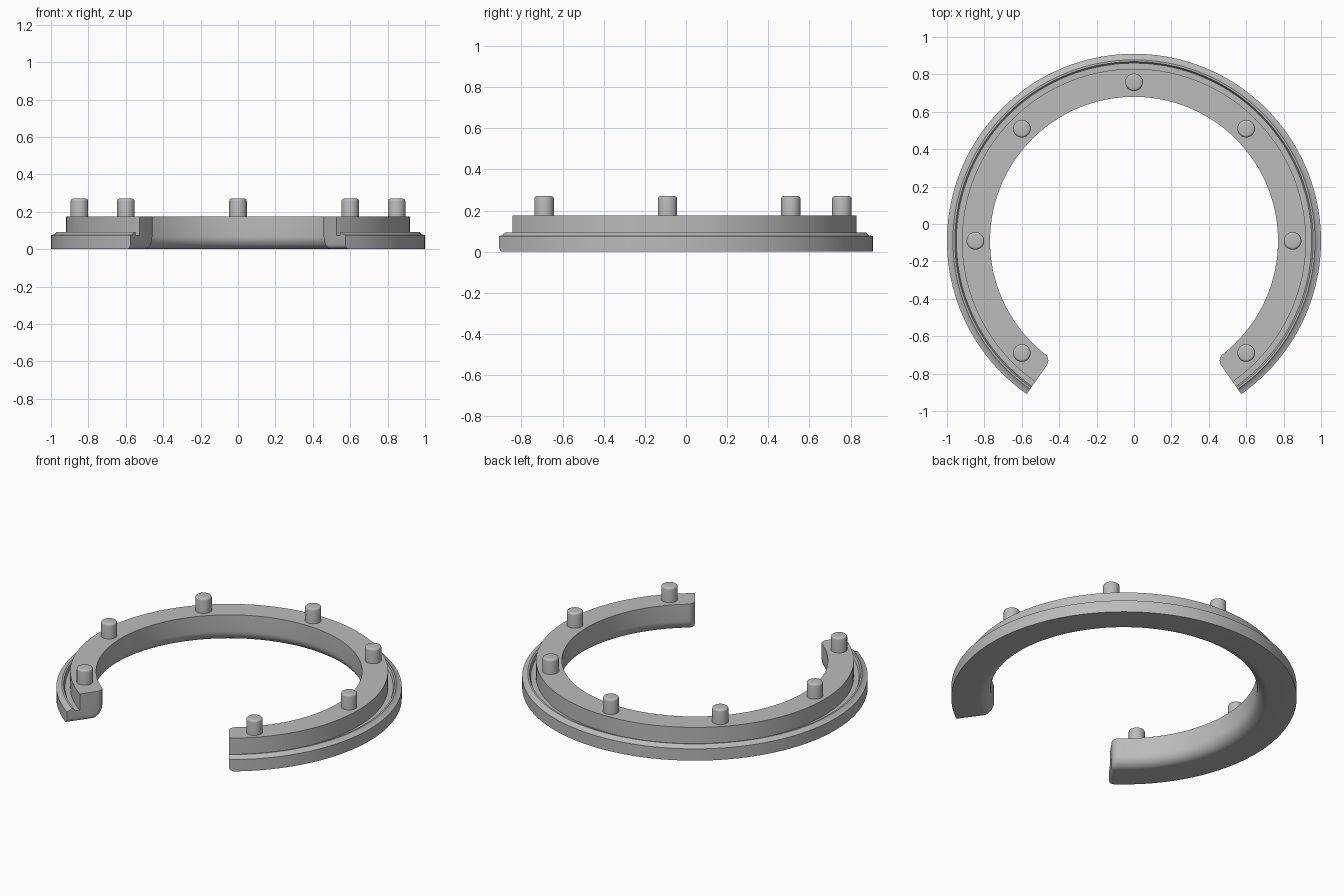
import bpy, bmesh, math
from math import sin, cos, pi, radians, sqrt

cube = bpy.data.objects.get("Cube")
if cube:
    bpy.data.objects.remove(cube, do_unlink=True)

CENTRE_Y = -0.09
OPENING_END = radians(55)      # angle of each end below the x axis
INNER, FILLET = 0.77, 0.07

grey = bpy.data.materials.new("plain_grey")
grey.use_nodes = True
colour = (0.5, 0.5, 0.5, 1)
grey.diffuse_color = colour
grey.node_tree.nodes["Principled BSDF"].inputs["Base Color"].default_value = colour


def finish(name, bm, location):
    bmesh.ops.recalc_face_normals(bm, faces=bm.faces)
    mesh = bpy.data.meshes.new(name)
    bm.to_mesh(mesh)
    bm.free()
    mesh.materials.append(grey)
    obj = bpy.data.objects.new(name, mesh)
    obj.location = location
    bpy.context.collection.objects.link(obj)
    bpy.ops.object.select_all(action='DESELECT')
    obj.select_set(True)
    bpy.context.view_layer.objects.active = obj
    bpy.ops.object.shade_smooth_by_angle(angle=radians(32))
    return obj


def rounding(distance, radius):
    """How far a rounded corner pulls in at a distance from the end."""
    if distance >= radius:
        return 0
    return radius - sqrt(radius ** 2 - (radius - distance) ** 2)


# Ring cross-section (radius, height): flange, lip, groove, raised band, inner fillet
profile = [(1, 0), (1, 0.075), (0.98, 0.08), (0.968, 0.092), (0.958, 0.092),
           (0.95, 0.072), (0.92, 0.072), (0.92, 0.175), (INNER, 0.175)]
for i in range(9):
    a = i / 8 * pi / 2
    profile.append((INNER + FILLET * (1 - cos(a)), FILLET * (1 - sin(a))))

# Stations along the arc, closer together at the rounded ends
span = pi + 2 * OPENING_END
near_end = [0.05 * (1 - cos(i / 7 * pi / 2)) for i in range(8)]
first = near_end[-1]
middle = [first + (span - 2 * first) * i / 120 for i in range(1, 120)]
stations = near_end + middle + [span - d for d in reversed(near_end)]

bm = bmesh.new()
rings = []
for s in stations:
    distance = min(s, span - s) * 0.88
    side_in, bottom_in = rounding(distance, 0.044), rounding(distance, 0.025)
    angle = s - OPENING_END
    ring = []
    for r, z in profile:
        if r < 0.85:
            r += side_in
        z = max(z, bottom_in)
        ring.append(bm.verts.new((r * cos(angle), r * sin(angle), z)))
    rings.append(ring)
n = len(profile)
for a, b in zip(rings, rings[1:]):
    for i in range(n):
        j = (i + 1) % n
        bm.faces.new((a[i], a[j], b[j], b[i]))
bm.faces.new(rings[0])
bm.faces.new(rings[-1])
bmesh.ops.remove_doubles(bm, verts=bm.verts, dist=0.00001)
finish("open_ring", bm, (0, CENTRE_Y, 0))

# Seven pegs with rounded tops, spaced every 45 degrees
for k in range(-1, 6):
    bm = bmesh.new()
    bmesh.ops.create_cone(bm, cap_ends=True, segments=40, radius1=0.047,
                          radius2=0.047, depth=0.11)
    top = [e for e in bm.edges if all(v.co.z > 0 for v in e.verts)]
    bmesh.ops.bevel(bm, geom=top, offset=0.013, segments=4, profile=0.5, affect='EDGES')
    a = k * pi / 4
    finish(f"peg_{k + 2}", bm, (0.848 * cos(a), CENTRE_Y + 0.848 * sin(a), 0.215))
